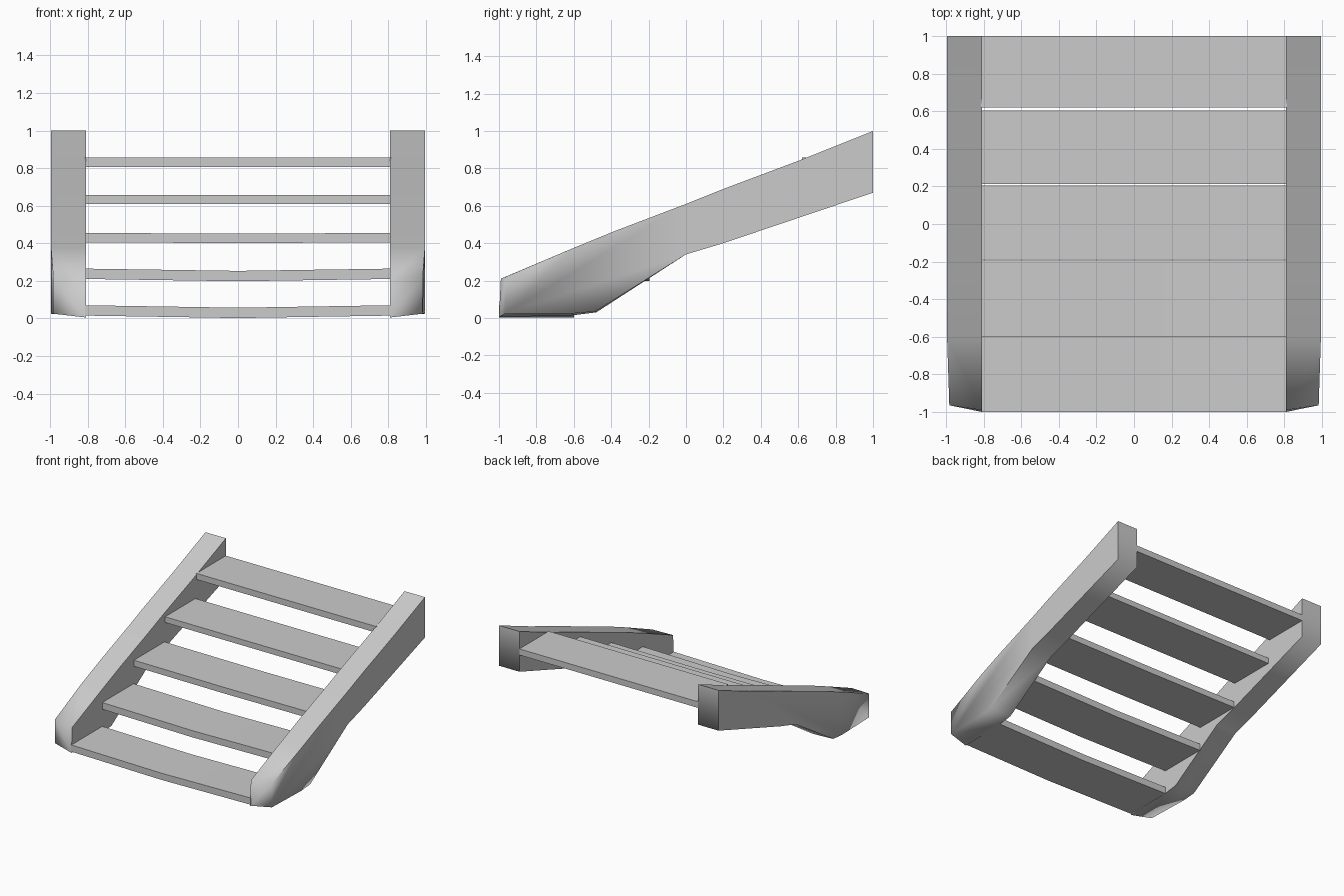
import bpy, bmesh
from math import radians

if "Cube" in bpy.data.objects:
    bpy.data.objects.remove(bpy.data.objects["Cube"])


def make_object(name, bm, angle):
    bmesh.ops.recalc_face_normals(bm, faces=bm.faces)
    mesh = bpy.data.meshes.new(name)
    bm.to_mesh(mesh)
    bm.free()
    ob = bpy.data.objects.new(name, mesh)
    bpy.context.collection.objects.link(ob)
    bpy.ops.object.select_all(action='DESELECT')
    ob.select_set(True)
    bpy.context.view_layer.objects.active = ob
    bpy.ops.object.shade_smooth_by_angle(angle=radians(angle))
    return ob


def loft(name, rings, angle):
    """Skin a row of matching closed rings and cap both ends."""
    bm = bmesh.new()
    loops = [[bm.verts.new(p) for p in ring] for ring in rings]
    n = len(loops[0])
    for a, b in zip(loops, loops[1:]):
        for i in range(n):
            j = (i + 1) % n
            bm.faces.new((a[i], a[j], b[j], b[i]))
    bm.faces.new(loops[0])
    bm.faces.new(loops[-1])
    return make_object(name, bm, angle)


# Side stringers: matching top and bottom outlines (y, z), from foot to head
inner_top = [(-0.99, 0.21), (-0.6, 0.375), (-0.38, 0.465), (0, 0.61), (0.2, 0.69), (0.6, 0.84), (1, 1.0)]
inner_bottom = [(-1, 0.005), (-0.6, 0.015), (-0.48, 0.03), (0, 0.34), (0.2, 0.4), (0.6, 0.535), (1, 0.67)]
outer_top = [(-0.965, 0.22)] + inner_top[1:]
outer_bottom = [(-0.965, 0.025), (-0.6, 0.025), (-0.485, 0.035)] + inner_bottom[3:]

for side, name in ((-1, "left_stringer"), (1, "right_stringer")):
    inner = [(side * 0.81, y, z) for y, z in inner_top + inner_bottom[::-1]]
    # Outer side narrows slightly at the foot
    outer = [(side * (0.995 - (0.012 if y < -0.9 else 0)), y, z)
             for y, z in outer_top + outer_bottom[::-1]]
    loft(name, [inner, outer], 89)

# Treads: five thin level boards, the lower ones sagging at the middle
treads = [
    (-1.0, -0.6, 0.015, 0.07, 0.013),
    (-0.6, -0.195, 0.21, 0.265, 0.012),
    (-0.19, 0.205, 0.405, 0.455, 0.004),
    (0.213, 0.605, 0.61, 0.657, 0),
    (0.62, 1.0, 0.807, 0.857, 0),
]
for i, (y0, y1, z0, z1, sag) in enumerate(treads):
    rings = []
    for x in (-0.815, -0.4, 0, 0.4, 0.815):
        d = sag * (1 - abs(x) / 0.815)
        rings.append([(x, y0, z0 - d), (x, y1, z0 - d), (x, y1, z1 - d), (x, y0, z1 - d)])
    loft(f"tread_{i + 1}", rings, 30)
